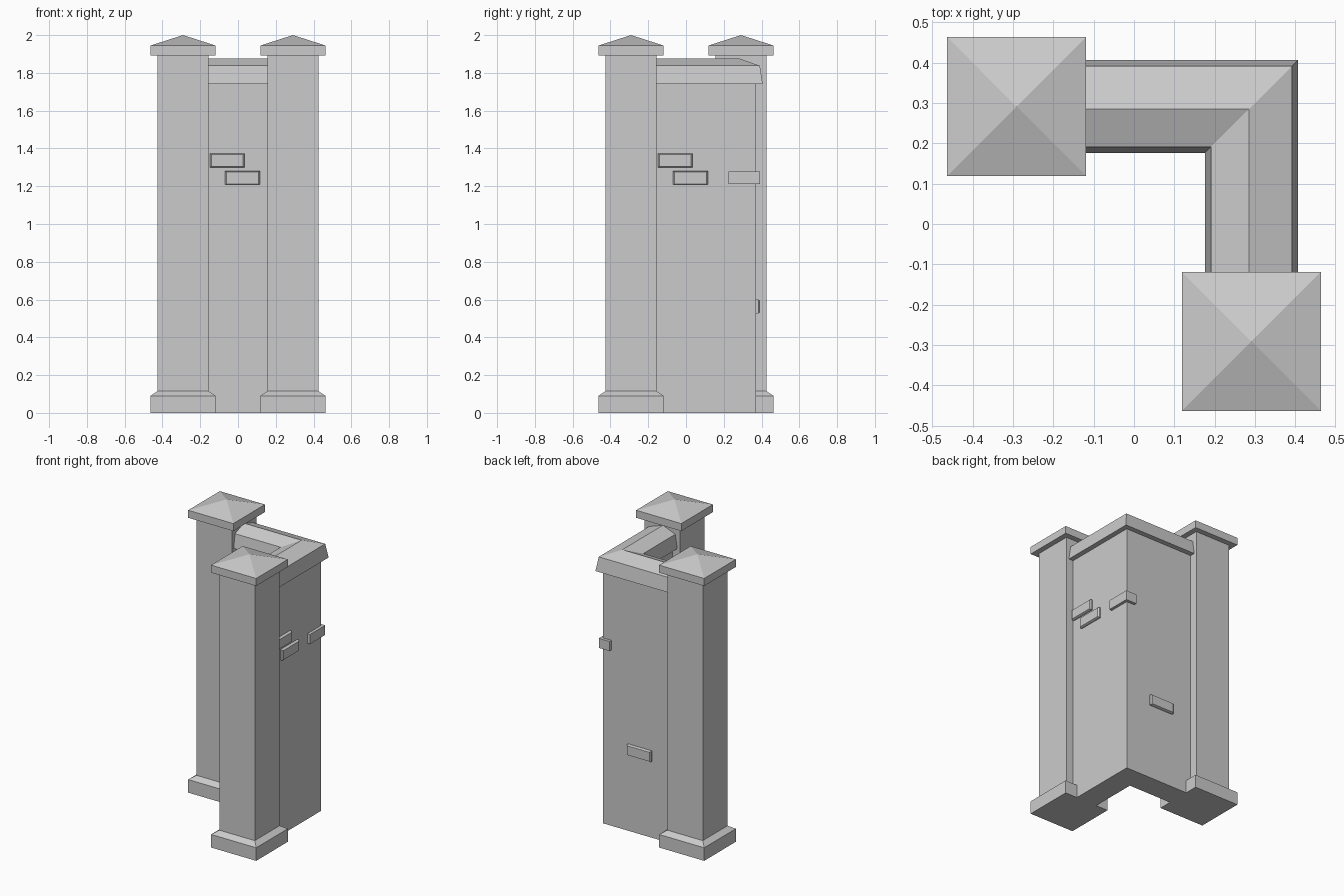
import bpy, bmesh
from mathutils import Matrix, Vector

if "Cube" in bpy.data.objects:
    bpy.data.objects.remove(bpy.data.objects["Cube"])

C = 0.291      # distance of pillar and wall centre lines from the origin


def finish(name, bm):
    bmesh.ops.recalc_face_normals(bm, faces=bm.faces[:])
    mesh = bpy.data.meshes.new(name)
    bm.to_mesh(mesh)
    bm.free()
    obj = bpy.data.objects.new(name, mesh)
    bpy.context.collection.objects.link(obj)
    return obj


def bridge(bm, rings, cap=True):
    """Skin a list of equally long vertex rings."""
    for a, b in zip(rings, rings[1:]):
        n = len(a)
        for i in range(n):
            j = (i + 1) % n
            bm.faces.new((a[i], a[j], b[j], b[i]))
    if cap:
        bm.faces.new(rings[0])
        bm.faces.new(rings[-1])


def square_stack(name, centre, levels, apex=None):
    """Stack of square sections (half width, z), optionally ending in a point."""
    bm = bmesh.new()
    rings = [[bm.verts.new((centre[0] + sx * h, centre[1] + sy * h, z))
              for sx, sy in ((-1, -1), (1, -1), (1, 1), (-1, 1))] for h, z in levels]
    bridge(bm, rings, cap=apex is None)
    if apex is not None:
        tip = bm.verts.new((centre[0], centre[1], apex))
        bm.faces.new(rings[0])
        for i in range(4):
            bm.faces.new((rings[-1][i], rings[-1][(i + 1) % 4], tip))
    return finish(name, bm)


def corner_sweep(name, profile):
    """Sweep a profile (offset outward, z) round the mitred L, pillar to pillar."""
    bm = bmesh.new()
    stations = (lambda o: (-C, C + o), lambda o: (C + o, C + o), lambda o: (C + o, -C))
    rings = [[bm.verts.new((*place(o), z)) for o, z in profile] for place in stations]
    bridge(bm, rings)
    return finish(name, bm)


def brick(name, location, normal, half=0.0925):
    """Raised brick with slightly tapered sides on a wall face."""
    bm = bmesh.new()
    n = Vector(normal)
    side = n.cross(Vector((0, 0, 1)))
    rings = []
    for depth, w, h in ((-0.02, half, 0.036), (0.012, half, 0.036), (0.02, half - 0.008, 0.032)):
        rings.append([bm.verts.new(Vector(location) + n * depth + side * (sx * w)
                                   + Vector((0, 0, sz * h)))
                      for sx, sz in ((-1, -1), (1, -1), (1, 1), (-1, 1))])
    bridge(bm, rings)
    return finish(name, bm)


# Two pillars: stepped base, shaft, pyramid cap
for tag, centre in (("left", (-C, C)), ("right", (C, -C))):
    square_stack(f"{tag}_pillar_base", centre, [(0.172, 0), (0.172, 0.09), (0.135, 0.115)])
    square_stack(f"{tag}_pillar_shaft", centre, [(0.135, 0.05), (0.135, 1.90)])
    square_stack(f"{tag}_pillar_cap", centre, [(0.172, 1.893), (0.172, 1.945)], apex=2.0)

# L-shaped wall and its ridged coping
corner_sweep("wall", [(-0.08, 0), (0.08, 0), (0.08, 1.78), (-0.08, 1.78)])
corner_sweep("coping", [(-0.115, 1.742), (0.115, 1.742), (0.1, 1.838),
                        (-0.006, 1.875), (-0.1, 1.838)])

# Raised bricks: the same pattern on each wall run
inner, outer = C - 0.08, C + 0.08
for tag, face, normal in (("back_wall", lambda t, z: (t, inner, z), (0, -1, 0)),
                          ("side_wall", lambda t, z: (outer, t, z), (1, 0, 0))):
    brick(f"{tag}_upper_brick", face(-0.057, 1.336), normal)
    brick(f"{tag}_lower_brick", face(0.023, 1.244), normal)
brick("back_wall_rear_brick", (0.09, outer, 0.563), (0, 1, 0))
brick("side_wall_rear_brick", (inner, 0.09, 0.563), (-1, 0, 0))

# Brick wrapping the outer corner
bm = bmesh.new()
bmesh.ops.create_cube(bm, size=1, matrix=Matrix.Translation((0.35, 0.308, 1.244))
                      @ Matrix.Diagonal((0.082, 0.166, 0.066, 1)))
finish("corner_brick", bm)
